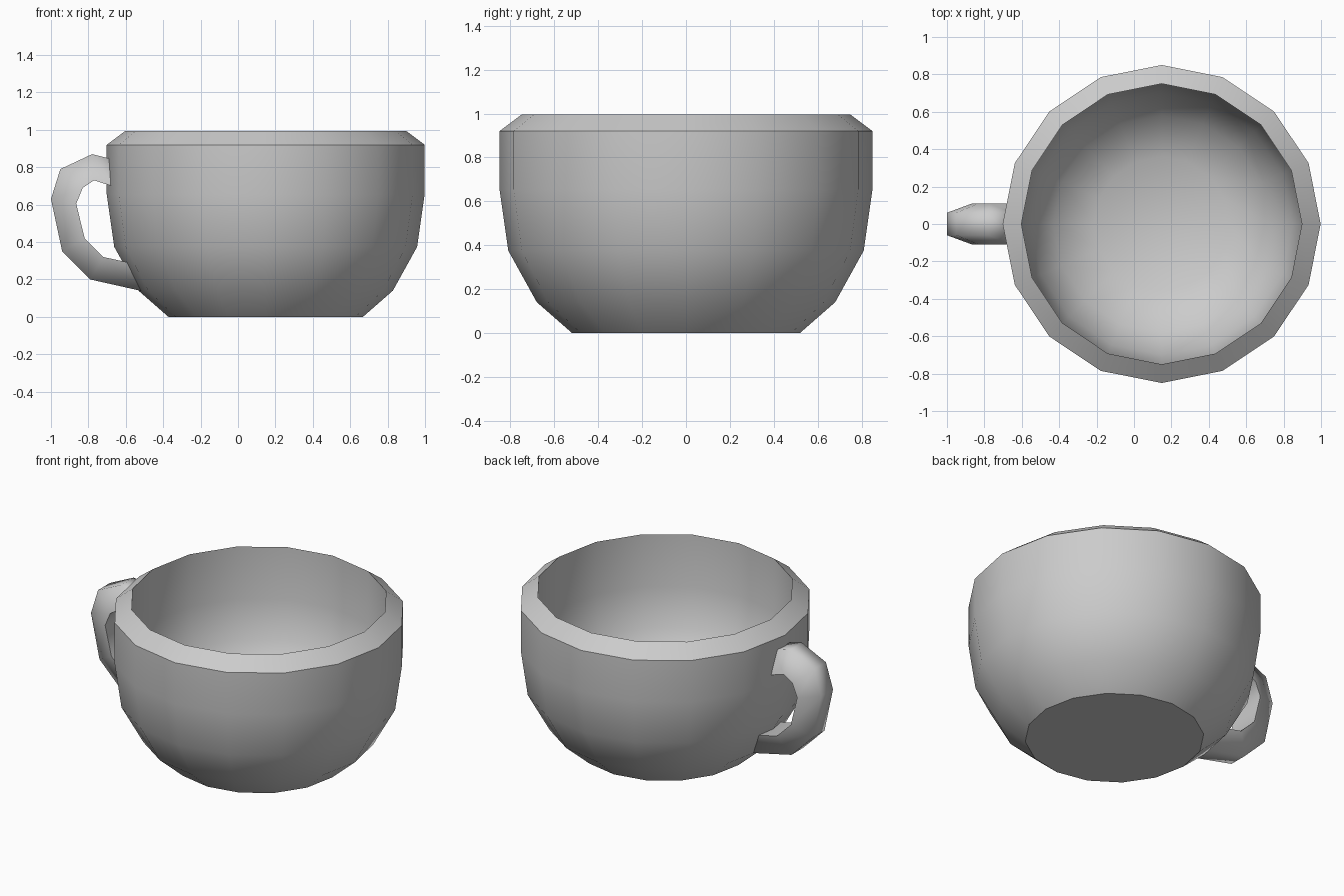
import bpy, bmesh
from math import cos, sin, tau, radians

cube = bpy.data.objects.get("Cube")
if cube:
    bpy.data.objects.remove(cube)

grey = bpy.data.materials.new("plain grey")
grey.use_nodes = True
colour = (0.6, 0.6, 0.6, 1)
grey.diffuse_color = colour
grey.node_tree.nodes["Principled BSDF"].inputs["Base Color"].default_value = colour


def finish(name, bm, smooth_angle):
    bmesh.ops.recalc_face_normals(bm, faces=bm.faces)
    mesh = bpy.data.meshes.new(name)
    bm.to_mesh(mesh)
    bm.free()
    mesh.materials.append(grey)
    obj = bpy.data.objects.new(name, mesh)
    bpy.context.collection.objects.link(obj)
    bpy.ops.object.select_all(action='DESELECT')
    obj.select_set(True)
    bpy.context.view_layer.objects.active = obj
    bpy.ops.object.shade_smooth_by_angle(angle=radians(smooth_angle))


def skin(rings):
    """Bridge successive closed rings and cap both ends."""
    bm = bmesh.new()
    loops = [[bm.verts.new(p) for p in ring] for ring in rings]
    for a, b in zip(loops, loops[1:]):
        for i in range(len(a)):
            j = (i + 1) % len(a)
            bm.faces.new((a[i], a[j], b[j], b[i]))
    bm.faces.new(loops[0])
    bm.faces.new(loops[-1])
    return bm


# Bowl: turned profile of (radius, height), outside base to inside floor
SIDES, CENTRE_X = 16, 0.148
profile = [(0.52, 0), (0.68, 0.14), (0.81, 0.375), (0.85, 0.655), (0.85, 0.92),
           (0.75, 0.995), (0.75, 0.66), (0.70, 0.42), (0.58, 0.24), (0.36, 0.12)]
rings = [[(CENTRE_X + r * cos(tau * i / SIDES), r * sin(tau * i / SIDES), z)
          for i in range(SIDES)] for r, z in profile]
finish("cup_bowl", skin(rings), 35)

# Handle: tapered section, wide on the inside and narrow on the outside
outer = [(-0.66, 0.84), (-0.78, 0.87), (-0.95, 0.79), (-1.0, 0.63),
         (-0.94, 0.35), (-0.79, 0.2), (-0.5, 0.135)]
inner = [(-0.66, 0.695), (-0.77, 0.73), (-0.83, 0.69), (-0.865, 0.605),
         (-0.82, 0.42), (-0.72, 0.32), (-0.56, 0.285)]
WIDE, NARROW = 0.11, 0.06
rings = [[(ix, -WIDE, iz), (ox, -NARROW, oz), (ox, NARROW, oz), (ix, WIDE, iz)]
         for (ox, oz), (ix, iz) in zip(outer, inner)]
finish("cup_handle", skin(rings), 80)
